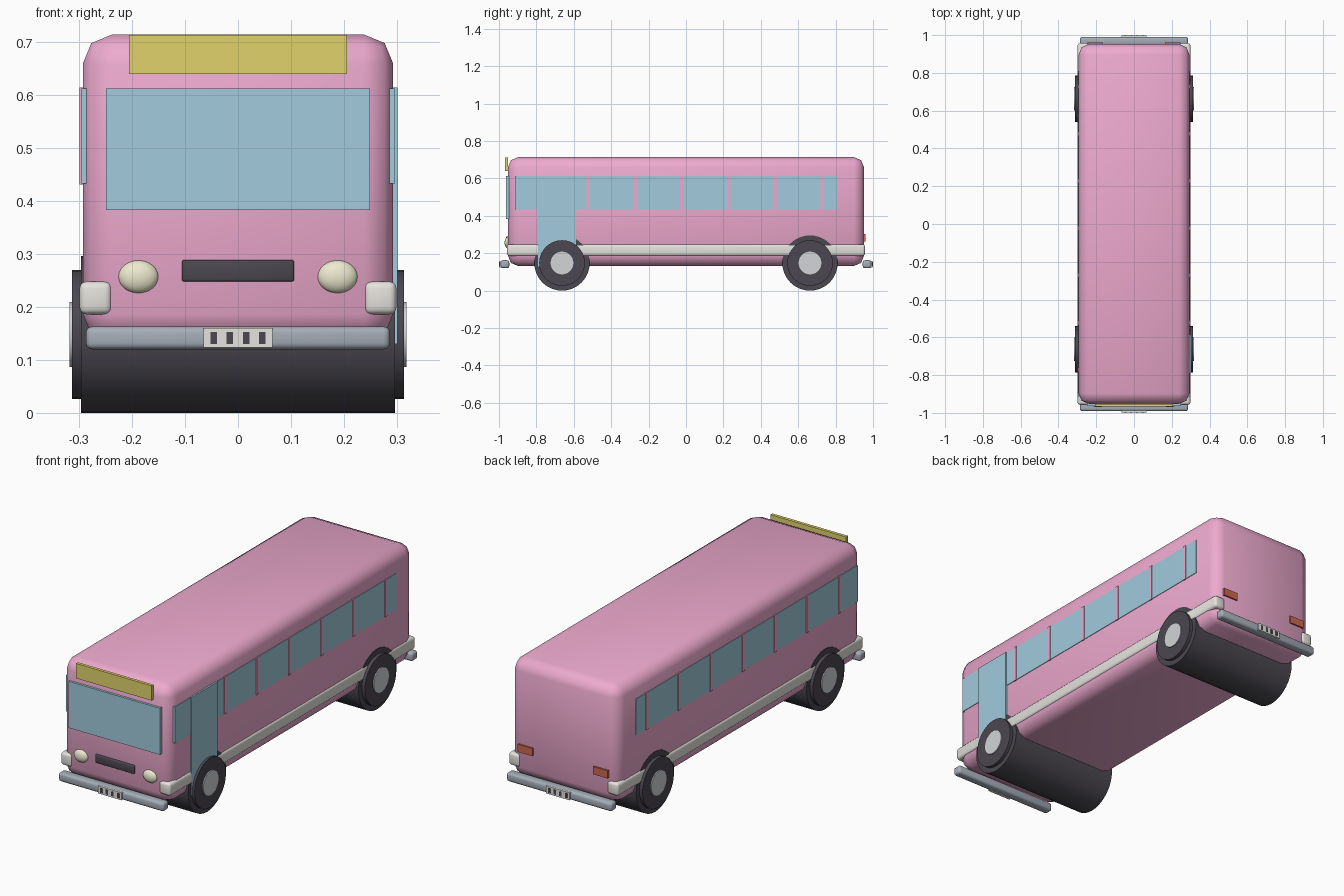
import bpy, math

if "Cube" in bpy.data.objects:
    bpy.data.objects.remove(bpy.data.objects["Cube"])

def material(name, rgb):
    m = bpy.data.materials.new(name)
    m.diffuse_color = (*rgb, 1)
    m.use_nodes = True
    m.node_tree.nodes["Principled BSDF"].inputs["Base Color"].default_value = m.diffuse_color
    return m

PINK = material("pink_paint", (0.85, 0.40, 0.62))
GLASS = material("blue_glass", (0.36, 0.60, 0.72))
DARK = material("dark_rubber", (0.07, 0.065, 0.08))
CREAM = material("lamp_cream", (0.85, 0.82, 0.62))
WHITE = material("off_white", (0.78, 0.77, 0.73))
YELLOW = material("sign_yellow", (0.75, 0.65, 0.15))
RED = material("tail_red", (0.60, 0.14, 0.08))
STEEL = material("bumper_steel", (0.38, 0.42, 0.48))
CHROME = material("hub_metal", (0.65, 0.66, 0.68))

def finish(ob, name, mat, bevel=0, segments=2):
    ob.name = name
    ob.data.materials.append(mat)
    if bevel:
        b = ob.modifiers.new("round", "BEVEL")
        b.width, b.segments = bevel, segments
        bpy.ops.object.modifier_apply(modifier="round")
        bpy.ops.object.shade_smooth_by_angle(angle=math.radians(50))
    return ob

def box(name, xs, ys, zs, mat, bevel=0, segments=2):
    spans = (xs, ys, zs)
    bpy.ops.mesh.primitive_cube_add(size=1, location=[(a + b) / 2 for a, b in spans])
    ob = bpy.context.object
    ob.scale = [abs(b - a) for a, b in spans]
    bpy.ops.object.transform_apply(location=False, rotation=False, scale=True)
    return finish(ob, name, mat, bevel, segments)

def axle_cylinder(name, x0, x1, y, z, r, mat, bevel=0):
    bpy.ops.mesh.primitive_cylinder_add(vertices=32, radius=r, depth=abs(x1 - x0),
        location=((x0 + x1) / 2, y, z), rotation=(0, math.pi / 2, 0))
    ob = finish(bpy.context.object, name, mat, bevel)
    bpy.ops.object.shade_smooth_by_angle(angle=math.radians(50))
    return ob

# Body shell
box("body", (-0.293, 0.293), (-0.952, 0.952), (0.132, 0.714), PINK, 0.055, 2)

# Window bands, pillars and side trim on both sides
for s, side in ((-1, "left"), (1, "right")):
    box(f"{side}_window_band", (s * 0.28, s * 0.296), (-0.914, 0.81), (0.433, 0.612), GLASS)
    for i in range(7):
        y = -0.772 + 0.25 * i
        box(f"{side}_window_pillar", (s * 0.28, s * 0.299), (y - 0.009, y + 0.009),
            (0.431, 0.614), PINK)
    box(f"{side}_trim", (s * 0.238, s * 0.299), (-0.957, 0.957), (0.186, 0.248), WHITE, 0.013, 3)

# Entrance door, right side only
box("door", (0.28, 0.301), (-0.79, -0.588), (0.13, 0.614), GLASS)

# Front face: windscreen, route sign, grille, headlights
box("windscreen", (-0.249, 0.249), (-0.963, -0.94), (0.383, 0.612), GLASS)
box("sign_board", (-0.206, 0.206), (-0.967, -0.952), (0.64, 0.713), YELLOW)
box("grille", (-0.106, 0.106), (-0.962, -0.94), (0.248, 0.289), DARK, 0.004)
for s in (-1, 1):
    bpy.ops.mesh.primitive_uv_sphere_add(segments=24, ring_count=12, radius=1,
                                         location=(s * 0.188, -0.95, 0.257))
    lamp = bpy.context.object
    lamp.scale = (0.038, 0.02, 0.031)
    finish(lamp, "headlight", CREAM)
    bpy.ops.object.shade_smooth()
    # Tail lights
    box("tail_light", (s * 0.165, s * 0.245), (0.94, 0.96), (0.264, 0.302), RED)

# Bumpers with plates at both ends
for s, end in ((-1, "front"), (1, "rear")):
    box(f"{end}_bumper", (-0.287, 0.287), (s * 0.945, s * 0.991), (0.12, 0.163), STEEL, 0.012, 3)
    box(f"{end}_plate", (-0.065, 0.065), (s * 0.98, s * 0.998), (0.123, 0.16), WHITE)
    for i in range(4):
        x = -0.046 + 0.0307 * i
        box(f"{end}_plate_mark", (x - 0.006, x + 0.006), (s * 0.99, s * 1.0),
            (0.13, 0.153), DARK)

# Wheels: full-width drum, raised tyre wall and hub on each side
for y, end in ((-0.663, "front"), (0.663, "rear")):
    axle_cylinder(f"{end}_wheel_drum", -0.296, 0.296, y, 0.148, 0.148, DARK)
    for s in (-1, 1):
        axle_cylinder(f"{end}_tyre_wall", s * 0.29, s * 0.313, y, 0.148, 0.122, DARK)
        axle_cylinder(f"{end}_hub", s * 0.30, s * 0.318, y, 0.148, 0.061, CHROME)
